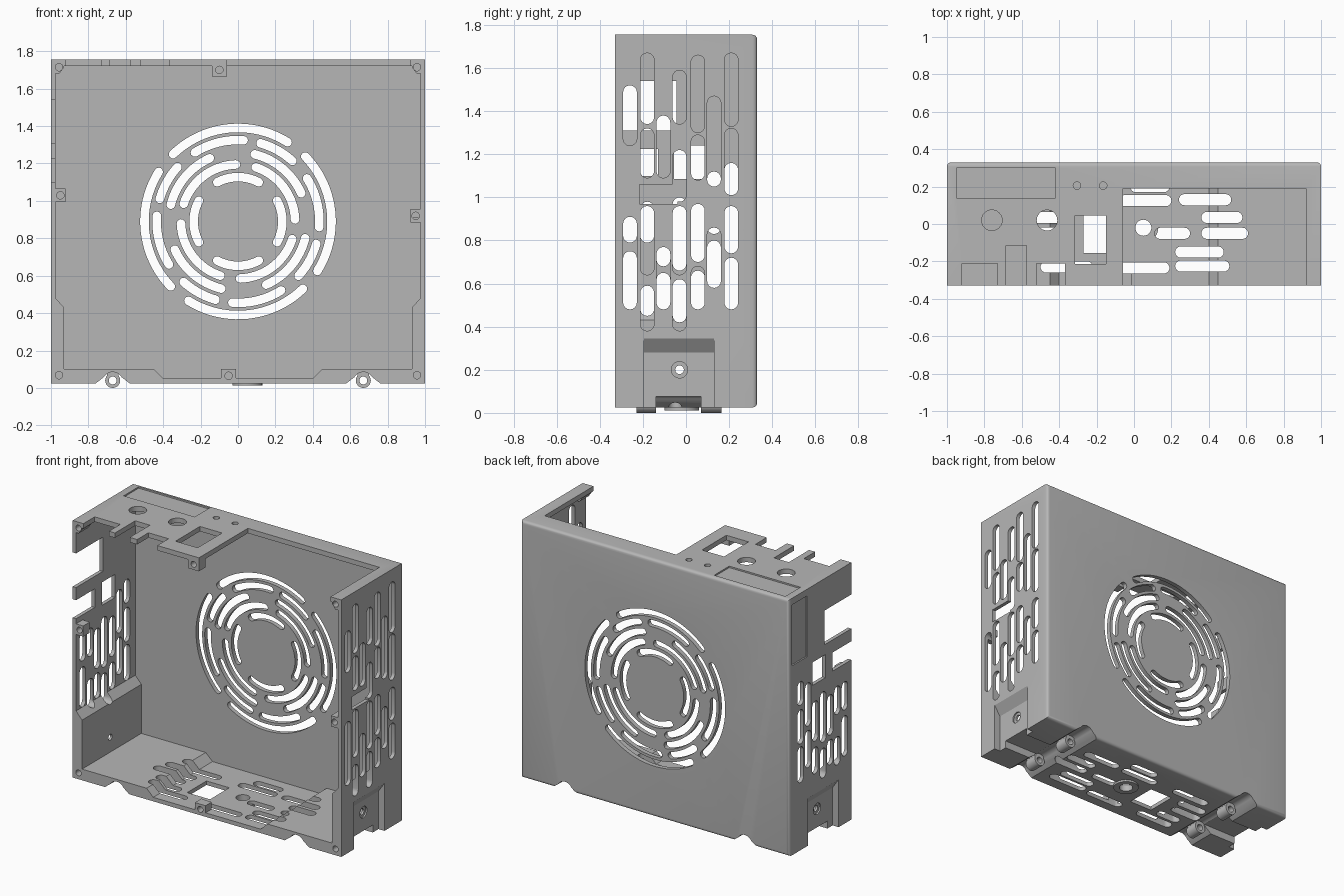
import bpy, bmesh, math
from mathutils import Vector

if "Cube" in bpy.data.objects:
    bpy.data.objects.remove(bpy.data.objects["Cube"], do_unlink=True)

grey = bpy.data.materials.new("plain grey")
grey.use_nodes = True
grey.diffuse_color = (0.47, 0.47, 0.47, 1)
grey.node_tree.nodes["Principled BSDF"].inputs["Base Color"].default_value = (0.47, 0.47, 0.47, 1)


def prism(bm, pts, axis, lo, hi):
    """Closed prism: 2D outline pushed along an axis from lo to hi."""
    def place(p, d):
        return {"x": (d, p[0], p[1]), "y": (p[0], d, p[1]), "z": (p[0], p[1], d)}[axis]
    a = [bm.verts.new(place(p, lo)) for p in pts]
    b = [bm.verts.new(place(p, hi)) for p in pts]
    bm.faces.new(a)
    bm.faces.new(b[::-1])
    n = len(pts)
    for i in range(n):
        bm.faces.new((a[i], b[i], b[(i + 1) % n], a[(i + 1) % n]))


def rect(u0, u1, v0, v1):
    return [(u0, v0), (u1, v0), (u1, v1), (u0, v1)]


def arc(u, v, r, a0, a1, n):
    return [(u + r * math.cos(math.radians(a0 + (a1 - a0) * i / n)),
             v + r * math.sin(math.radians(a0 + (a1 - a0) * i / n))) for i in range(n + 1)]


def circle(u, v, r, n=24):
    return arc(u, v, r, 0, 360, n)[:-1]


def slot(u, v0, v1, r, upright=True):
    """Round-ended slot outline."""
    pts = arc(u, v1 - r, r, 0, 180, 8) + arc(u, v0 + r, r, 180, 360, 8)
    return pts if upright else [(q, p) for p, q in pts]


def curved_slot(u, v, r, w, a0, a1):
    """Round-ended slot bent around a centre."""
    def at(a):
        return u + r * math.cos(math.radians(a)), v + r * math.sin(math.radians(a))
    return (arc(u, v, r + w, a0, a1, 20)[:-1] + arc(*at(a1), w, a1, a1 + 180, 6)
            + arc(u, v, r - w, a1, a0, 20)[1:-1] + arc(*at(a0), w, a0 + 180, a0 + 360, 6)[:-1])


def make(name, bm):
    bmesh.ops.recalc_face_normals(bm, faces=bm.faces)
    me = bpy.data.meshes.new(name)
    bm.to_mesh(me)
    bm.free()
    ob = bpy.data.objects.new(name, me)
    bpy.context.collection.objects.link(ob)
    me.materials.append(grey)
    return ob


def combine(ob, bm, operation):
    tool = make("cutter", bm)
    mod = ob.modifiers.new("bool", "BOOLEAN")
    mod.object, mod.operation, mod.solver, mod.use_self = tool, operation, "EXACT", True
    bpy.context.view_layer.objects.active = ob
    bpy.ops.object.modifier_apply(modifier=mod.name)
    bpy.data.objects.remove(tool, do_unlink=True)


def smooth(ob):
    bpy.ops.object.select_all(action="DESELECT")
    ob.select_set(True)
    bpy.context.view_layer.objects.active = ob
    bpy.ops.object.shade_smooth_by_angle(angle=math.radians(30))


FRONT, BACK, TOP, BASE = -0.33, 0.33, 1.755, 0.025

# Outer block with rounded back edges
bm = bmesh.new()
prism(bm, rect(-1, 1, BASE, TOP), "y", FRONT, BACK)
rim = [e for e in bm.edges if all(v.co.y > 0.3 for v in e.verts)]
bmesh.ops.bevel(bm, geom=rim, offset=0.022, segments=4, profile=0.5, affect="EDGES")
case = make("case_shell", bm)

# Inner cavity with thickened lower corners
half = [(0.4, 0.052), (0.45, 0.1), (0.93, 0.1), (0.93, 0.43), (0.975, 0.48), (0.975, 1.722)]
bm = bmesh.new()
prism(bm, half + [(-x, z) for x, z in reversed(half)], "y", FRONT - 0.1, 0.3)
combine(case, bm, "DIFFERENCE")

# Screw bosses on the front rim
bm = bmesh.new()
bosses = [(-0.1, 1.70), (-0.95, 1.03), (0.95, 0.92), (-0.05, 0.065)]
for x, z in bosses:
    u0, u1, v0, v1 = x - 0.04, x + 0.04, z - 0.036, z + 0.036
    if abs(x) > 0.9:
        u0, u1 = (u0 + 0.012, 0.99) if x > 0 else (-0.99, u1 - 0.012)
    elif z > 1:
        v1 = 1.74
    else:
        v0, v1 = 0.035, 0.1
    prism(bm, rect(u0, u1, v0, v1), "y", FRONT, FRONT + 0.07)
for s in (-1, 1):
    prism(bm, [(s * 0.99, 1.74), (s * 0.93, 1.74), (s * 0.93, 1.715),
               (s * 0.955, 1.68), (s * 0.99, 1.68)], "y", FRONT, FRONT + 0.1)
combine(case, bm, "UNION")

# Everything cut out of the shell
bm = bmesh.new()
corners = [(s * 0.957, z) for s in (-1, 1) for z in (0.068, 1.715)]
for x, z in bosses + corners:
    prism(bm, circle(x, z, 0.02, 16), "y", FRONT - 0.1, FRONT + 0.06)

# Fan grille in the back: rings of curved slots, four per ring
for r, a0, a1 in [(0.5, 58, 134), (0.435, 86, 122), (0.37, 24, 76), (0.305, 92, 162), (0.237, 62, 118)]:
    for k in range(4):
        prism(bm, curved_slot(0, 0.89, r, 0.023, a0 + 90 * k, a1 + 90 * k), "y", 0.25, 0.4)
for k in range(4):
    prism(bm, curved_slot(0, 0.89, 0.435, 0.023, 138 + 90 * k, 164 + 90 * k), "y", 0.25, 0.4)

# Side wall vents, one list of slots per column
columns = [-0.26, -0.18, -0.105, -0.03, 0.055, 0.13, 0.21]
left_vents = [
    [(1.24, 1.52), (0.48, 0.91)],
    [(1.34, 1.67), (1.09, 1.32), (0.64, 0.96), (0.38, 0.59)],
    [(1.09, 1.38), (0.48, 0.77)],
    [(1.34, 1.59), (0.98, 1.22), (0.64, 0.96), (0.38, 0.62)],
    [(1.3, 1.66), (1.08, 1.29), (0.7, 0.97), (0.48, 0.68)],
    [(1.05, 1.47), (0.58, 0.86)],
    [(1.33, 1.67), (1.01, 1.32), (0.74, 0.96), (0.48, 0.72)]]
right_vents = [
    [(0.79, 0.98), (0.48, 0.75)], [(0.79, 0.98), (0.45, 0.64)],
    [(0.68, 0.95), (0.48, 0.65)], [(0.66, 1.0), (0.42, 0.62)],
    [(0.7, 0.97), (0.48, 0.66)], [(0.83, 1.12), (0.55, 0.8)],
    [(1.0, 1.16), (0.74, 0.97), (0.48, 0.72)]]
for s, vents in ((1, left_vents), (-1, right_vents)):
    for y, spans in zip(columns, vents):
        for z0, z1 in spans:
            prism(bm, slot(y, z0, z1, 0.032), "x", s * 0.9, s * 1.1)

# Latch window, and port openings in the opposite wall
prism(bm, rect(-0.215, -0.04, 0.97, 1.06), "x", 0.96, 1.1)
prism(bm, rect(-0.5, -0.045, 1.31, 1.54), "x", -1.1, -0.95)
prism(bm, rect(-0.5, -0.13, 1.1, 1.225), "x", -1.1, -0.95)
prism(bm, rect(-0.055, 0.085, 1.085, 1.24), "x", -1.1, -0.95)

# Top panel: large opening, port notches, window, round holes
for x0, x1, y0, y1 in [(-0.06, 0.92, -0.5, 0.19), (-0.92, -0.73, -0.5, -0.21),
                       (-0.685, -0.575, -0.5, -0.115), (-0.52, -0.37, -0.5, -0.21),
                       (-0.315, -0.15, -0.215, 0.045)]:
    prism(bm, rect(x0, x1, y0, y1), "z", 1.66 if x0 > -0.1 else 1.7, 1.9)
for x, y, r in [(-0.76, 0.02, 0.055), (-0.465, 0.02, 0.055), (-0.305, 0.205, 0.02), (-0.165, 0.205, 0.02)]:
    prism(bm, circle(x, y, r), "z", 1.65, 1.9)

# Shallow label recesses
prism(bm, rect(-0.95, -0.42, 0.14, 0.3), "z", TOP - 0.01, 1.9)
prism(bm, rect(0.14, 0.3, 1.3, 1.71), "x", -1.1, -0.99)

# Floor vents, window and round hole
for y, x0, x1 in [(0.125, -0.08, 0.2), (0.13, 0.24, 0.52), (0.035, 0.36, 0.58), (-0.05, 0.11, 0.3),
                  (-0.05, 0.36, 0.61), (-0.15, 0.22, 0.48), (-0.235, -0.09, 0.19),
                  (-0.225, 0.22, 0.51), (0.2, -0.02, 0.19), (0.13, -0.5, -0.22),
                  (0.035, -0.56, -0.34), (-0.05, -0.59, -0.36), (-0.15, -0.5, -0.32),
                  (-0.23, -0.5, -0.22)]:
    prism(bm, slot(y, x0, x1, 0.03, False), "z", -0.1, 0.15)
prism(bm, rect(-0.27, -0.1, -0.155, 0.05), "z", -0.1, 0.15)
prism(bm, circle(0.05, -0.02, 0.043), "z", -0.1, 0.15)

# Hinge pockets, hinge grooves and pocket screw holes on both sides
for s in (-1, 1):
    pocket = [(0.955, -0.1), (0.955, 0.28), (1.0, 0.345), (1.1, 0.49), (1.1, -0.1)]
    prism(bm, [(s * x, z) for x, z in pocket], "y", -0.195, 0.13)
    prism(bm, rect(-0.14, 0.07, -0.1, 0.075), "x", s * 0.67, s * 1.1)
    groove = arc(s * 0.67, 0.03, 0.055, 30, 150, 12)
    prism(bm, [(s * 0.67 + 0.09, -0.1), (s * 0.67 + 0.09, BASE)] + groove
          + [(s * 0.67 - 0.09, BASE), (s * 0.67 - 0.09, -0.1)], "y", -0.5, 0.5)
    prism(bm, circle(-0.03, 0.2, 0.02), "x", s * 0.9, s * 1.1)
    prism(bm, circle(-0.03, 0.2, 0.038), "x", s * 0.945, s * 1.1)
combine(case, bm, "DIFFERENCE")
smooth(case)

# Hinge knuckles with their webs
bm, holes = bmesh.new(), bmesh.new()
for x in (-0.67, 0.67):
    for y0, y1 in ((-0.23, -0.14), (0.07, 0.165)):
        prism(bm, circle(x, 0.04, 0.04), "y", y0, y1)
        prism(bm, rect(x - 0.03, x + 0.03, 0.06, 0.09), "y", y0, y1)
        prism(holes, circle(x, 0.04, 0.021), "y", y0 - 0.02, y1 + 0.02)
knuckles = make("hinge_knuckles", bm)
combine(knuckles, holes, "DIFFERENCE")
smooth(knuckles)

# Raised ring under the floor hole
bm, holes = bmesh.new(), bmesh.new()
prism(bm, circle(0.05, -0.02, 0.08, 32), "z", 0.012, 0.03)
prism(holes, circle(0.05, -0.02, 0.043), "z", -0.1, 0.15)
ring = make("floor_ring", bm)
combine(ring, holes, "DIFFERENCE")
smooth(ring)
